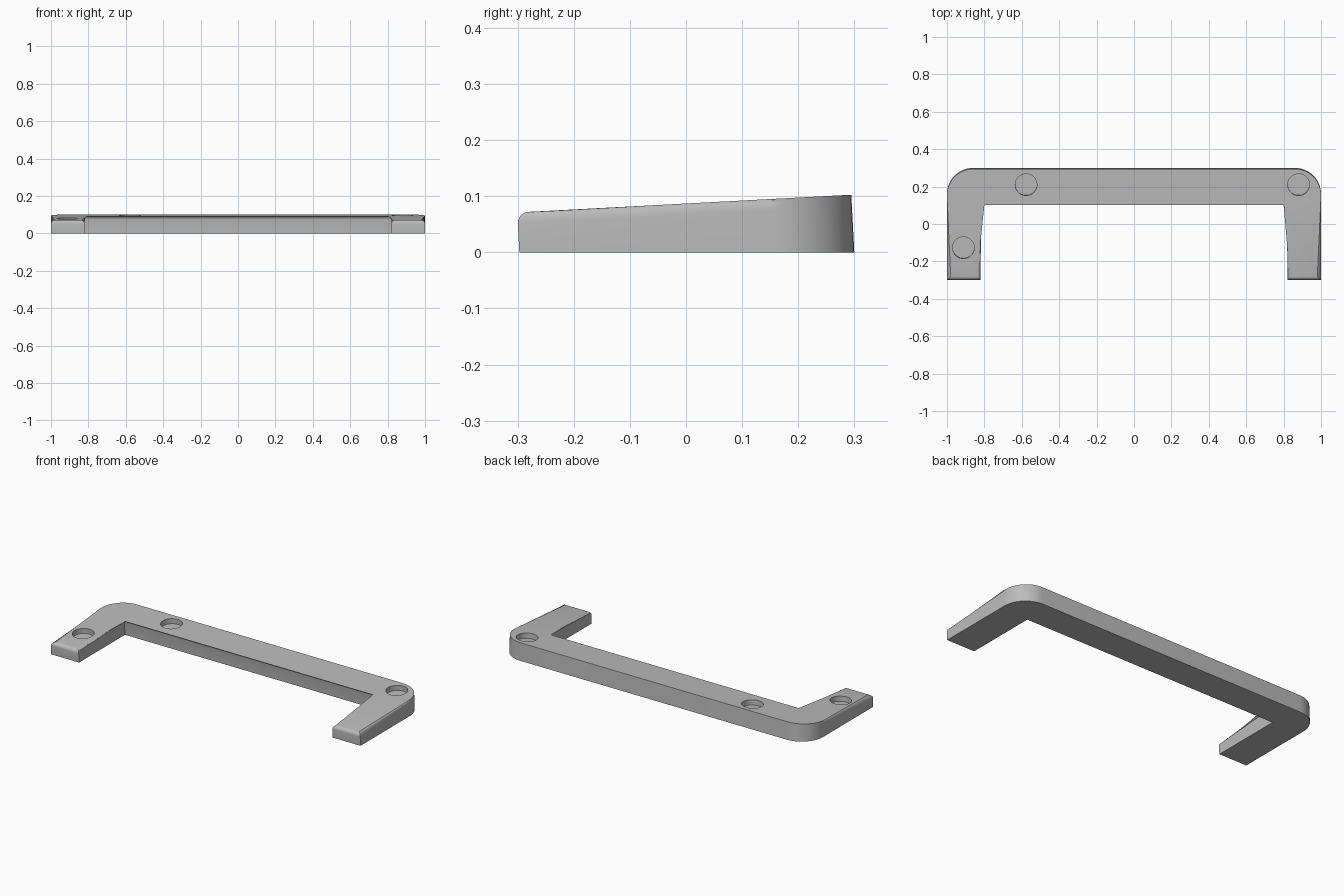
import bpy, bmesh, math
from mathutils import Vector, Matrix

cube = bpy.data.objects.get("Cube")
if cube:
    bpy.data.objects.remove(cube, do_unlink=True)

SLOPE = 0.053           # tilt of the top face; walls lean to stay square to it
FRONT, BACK, INNER = -0.297, 0.3, 0.127
LEG_X, CORNER, FILLET = 0.82, 0.14, 0.02


def top_height(y):
    return 0.087 + SLOPE * y


def add_object(name, bm):
    mesh = bpy.data.meshes.new(name)
    bm.to_mesh(mesh)
    bm.free()
    obj = bpy.data.objects.new(name, mesh)
    bpy.context.collection.objects.link(obj)
    return obj


gray = bpy.data.materials.new("gray")
color = (0.5, 0.5, 0.5, 1)
gray.diffuse_color = color
gray.use_nodes = True
gray.node_tree.nodes["Principled BSDF"].inputs["Base Color"].default_value = color

# Right half of the outline, then its mirror image
half = [(LEG_X, INNER), (LEG_X, FRONT), (1, FRONT)]
for i in range(13):
    a = math.radians(90 * i / 12)
    half.append((1 - CORNER + CORNER * math.cos(a), BACK - CORNER + CORNER * math.sin(a)))
outline = half + [(-x, y) for x, y in reversed(half)]

# U-shaped frame: leaning walls, sloped top, rounded top rim
bm = bmesh.new()
low = [bm.verts.new((x, y, 0)) for x, y in outline]
high = [bm.verts.new((x, y - SLOPE * top_height(y), top_height(y - SLOPE * top_height(y))))
        for x, y in outline]
bm.faces.new(list(reversed(low)))
top = bm.faces.new(high)
n = len(outline)
for i in range(n):
    j = (i + 1) % n
    bm.faces.new((low[i], low[j], high[j], high[i]))
bmesh.ops.bevel(bm, geom=list(top.edges), offset=FILLET, offset_type='OFFSET',
                segments=5, profile=0.5, affect='EDGES')
bmesh.ops.recalc_face_normals(bm, faces=bm.faces)
frame = add_object("frame", bm)
frame.data.materials.append(gray)

# Round blind holes in the top, square to the slope
bm = bmesh.new()
tilt = Matrix.Rotation(math.atan(SLOPE), 4, 'X')
for x, y in [(-0.577, 0.21), (0.88, 0.21), (-0.912, -0.127)]:
    place = Matrix.Translation(Vector((x, y, top_height(y)))) @ tilt
    bmesh.ops.create_cone(bm, cap_ends=True, segments=48, radius1=0.058,
                          radius2=0.058, depth=0.06, matrix=place)
cutter = add_object("hole_cutter", bm)
cutter.data.materials.append(gray)
cutter.hide_render = True
cutter.hide_set(True)

cut = frame.modifiers.new("holes", 'BOOLEAN')
cut.operation = 'DIFFERENCE'
cut.solver = 'EXACT'
cut.object = cutter
bpy.context.view_layer.objects.active = frame
frame.select_set(True)
bpy.ops.object.modifier_apply(modifier=cut.name)
bpy.data.objects.remove(cutter, do_unlink=True)
bpy.ops.object.shade_smooth_by_angle(angle=math.radians(30))
